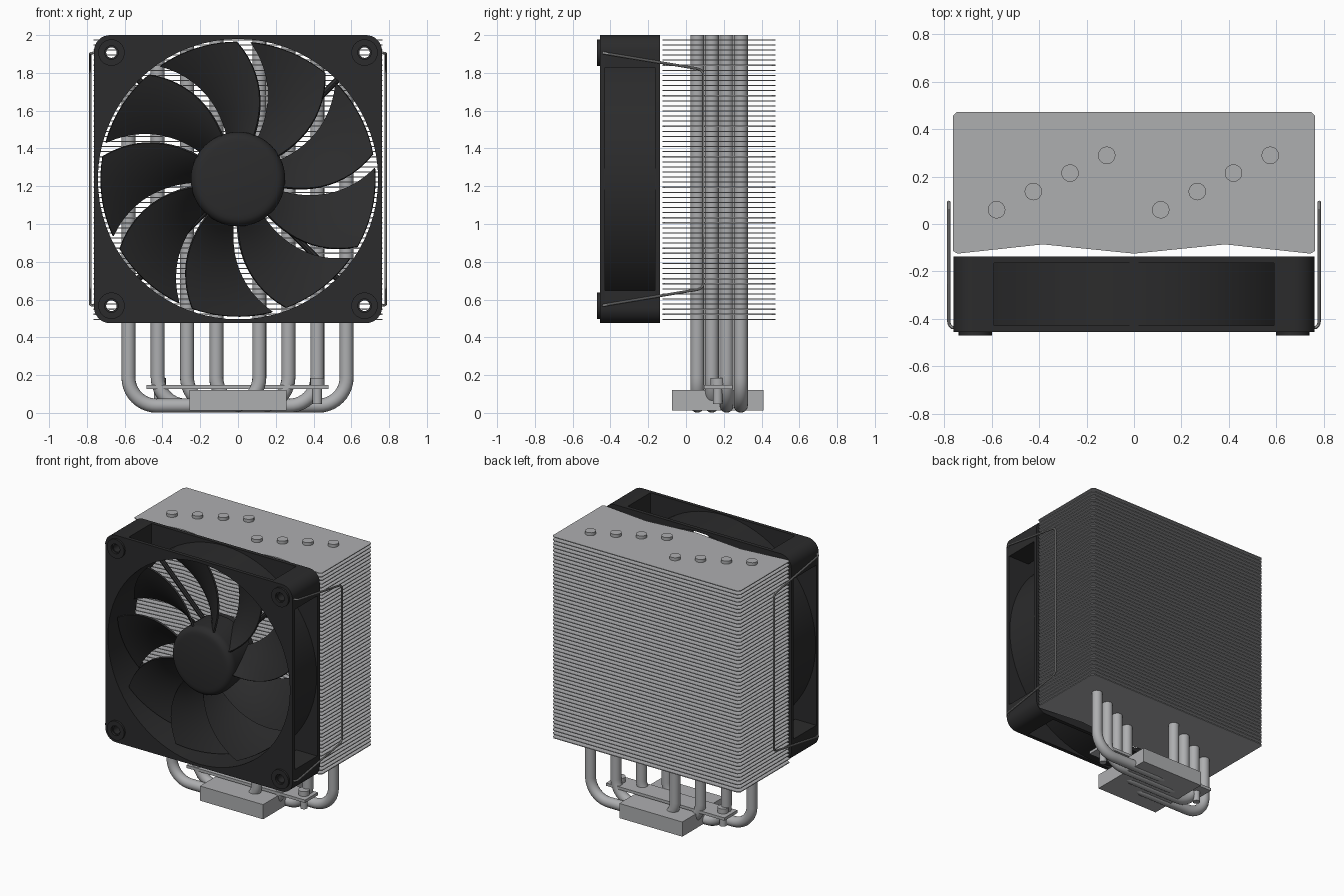
import bpy, bmesh, math
from mathutils import Vector

if "Cube" in bpy.data.objects:
    bpy.data.objects.remove(bpy.data.objects["Cube"])

CZ = 1.2375          # fan axis height
HALF = 0.7625        # fan half width


def material(name, rgb):
    m = bpy.data.materials.new(name)
    m.diffuse_color = (*rgb, 1)
    m.use_nodes = True
    m.node_tree.nodes["Principled BSDF"].inputs["Base Color"].default_value = m.diffuse_color
    return m


BLACK = material("black plastic", (0.024, 0.024, 0.025))
SILVER = material("silver metal", (0.42, 0.425, 0.435))
WIRE = material("wire steel", (0.34, 0.34, 0.34))


def finish(ob, mat, angle=35):
    """Turn into a plain mesh, colour it, smooth soft edges."""
    bpy.context.view_layer.update()
    dg = bpy.context.evaluated_depsgraph_get()
    me = bpy.data.meshes.new_from_object(ob.evaluated_get(dg))
    new = bpy.data.objects.new(ob.name, me)
    new.matrix_world = ob.matrix_world.copy()
    name = ob.name
    bpy.data.objects.remove(ob)
    new.name = name
    bpy.context.collection.objects.link(new)
    me.materials.clear()
    me.materials.append(mat)
    bpy.ops.object.select_all(action='DESELECT')
    new.select_set(True)
    bpy.context.view_layer.objects.active = new
    bpy.ops.object.shade_smooth_by_angle(angle=math.radians(angle))
    return new


def from_bmesh(name, bm):
    bmesh.ops.recalc_face_normals(bm, faces=bm.faces)
    me = bpy.data.meshes.new(name)
    bm.to_mesh(me)
    bm.free()
    ob = bpy.data.objects.new(name, me)
    bpy.context.collection.objects.link(ob)
    return ob


def curve(name, loops, dims, cyclic):
    cu = bpy.data.curves.new(name, 'CURVE')
    cu.dimensions = dims
    for pts in loops:
        s = cu.splines.new('POLY')
        s.points.add(len(pts) - 1)
        for p, q in zip(s.points, pts):
            p.co = (*q, 1) if len(q) == 3 else (*q, 0, 1)
        s.use_cyclic_u = cyclic
    ob = bpy.data.objects.new(name, cu)
    bpy.context.collection.objects.link(ob)
    return ob


def fan_plate(name, loops, y0, y1):
    """Flat outlines with holes, extruded along y on the fan axis."""
    ob = curve(name, loops, '2D', True)
    ob.data.fill_mode = 'BOTH'
    ob.data.extrude = (y1 - y0) / 2
    ob.rotation_euler.x = math.pi / 2
    ob.location = (0, (y0 + y1) / 2, CZ)
    return finish(ob, BLACK)


def tube(name, loops, radius, mat, res=6):
    ob = curve(name, loops, '3D', False)
    ob.data.bevel_depth = radius
    ob.data.bevel_resolution = res
    ob.data.use_fill_caps = True
    return finish(ob, mat)


def lathe(name, profile, mat, closed, steps=72):
    """Spin (radius, y) points around the fan axis."""
    bm = bmesh.new()
    vs = [bm.verts.new((r, y, CZ)) for r, y in profile]
    pairs = list(zip(vs, vs[1:])) + ([(vs[-1], vs[0])] if closed else [])
    es = [bm.edges.new(p) for p in pairs]
    bmesh.ops.spin(bm, geom=vs + es, cent=(0, 0, CZ), axis=(0, 1, 0),
                   angle=2 * math.pi, steps=steps, use_merge=True)
    bmesh.ops.remove_doubles(bm, verts=bm.verts, dist=1e-5)
    return finish(from_bmesh(name, bm), mat)


def box(name, lo, hi, mat):
    bm = bmesh.new()
    bmesh.ops.create_cube(bm, size=1)
    for v in bm.verts:
        v.co = Vector([a + (b - a) * (c + 0.5) for a, b, c in zip(lo, hi, v.co)])
    return finish(from_bmesh(name, bm), mat)


def circle(r, n=72, cx=0, cy=0):
    return [(cx + r * math.cos(2 * math.pi * i / n), cy + r * math.sin(2 * math.pi * i / n))
            for i in range(n)]


def corner(sx, sy, r=0.085, n=8):
    """Rounded outer corner of the fan frame."""
    c = HALF - r
    return [(sx * (c + r * math.cos(a)), sy * (c + r * math.sin(a)))
            for a in (math.pi / 2 * i / n for i in range(n + 1))]


# Cooling fins, wavy along the front edge
outline = [(-.765, -.113), (-.745, -.125), (-.385, -.086), (0, -.125), (.385, -.086), (.745, -.125),
           (.765, -.113), (.765, .455), (.747, .473), (-.747, .473), (-.765, .455)]
FINS, BOTTOM, TOP, THICK = 56, 0.492, 1.978, 0.006
bm = bmesh.new()
for i in range(FINS):
    z = BOTTOM + (TOP - BOTTOM - THICK) * i / (FINS - 1)
    low = [bm.verts.new((x, y, z)) for x, y in outline]
    high = [bm.verts.new((x, y, z + THICK)) for x, y in outline]
    bm.faces.new(low[::-1])
    bm.faces.new(high)
    for k in range(len(outline)):
        j = (k + 1) % len(outline)
        bm.faces.new((low[k], low[j], high[j], high[k]))
finish(from_bmesh("cooling_fins", bm), SILVER)

# Four U-shaped heat pipes
PIPE_R, BEND, LOW = 0.037, 0.15, 0.038
for i, (xa, xb, y) in enumerate([(-.58, .113, .06), (-.425, .267, .137),
                                 (-.27, .42, .215), (-.115, .575, .29)]):
    arc = [math.pi / 2 * k / 10 for k in range(11)]
    path = [(xa, y, 2.0)]
    path += [(xa + BEND * (1 - math.cos(a)), y, LOW + BEND * (1 - math.sin(a))) for a in arc]
    path += [(xb - BEND * (1 - math.cos(a)), y, LOW + BEND * (1 - math.sin(a))) for a in reversed(arc)]
    path += [(xb, y, 2.0)]
    tube(f"heat_pipe_{i + 1}", [path], PIPE_R, SILVER)

# Contact block and mounting bar with screws
box("contact_block", (-.257, -.075, .012), (.257, .41, .12), SILVER)
box("mounting_bar", (-.485, .095, .127), (.48, .245, .148), SILVER)
for side in (-1, 1):
    x = 0.42 * side
    tube("screw_shaft", [[(x, .168, .048), (x, .168, .15)]], .025, SILVER)
    tube("screw_head", [[(x, .168, .145), (x, .168, .184)]], .038, SILVER)

# Fan frame: two flanges, duct and corner blocks
quads = [(1, 1), (-1, 1), (-1, -1), (1, -1)]
rim = []
for sx, sy in quads:
    c = corner(sx, sy)
    rim += c if sx * sy > 0 else c[::-1]
holes = [circle(.028, 20, sx * .67, sy * .67) for sx, sy in quads]
fan_plate("front_flange", [rim, circle(.742)] + holes, -.455, -.428)
fan_plate("back_flange", [rim, circle(.742)] + holes, -.165, -.137)
lathe("fan_duct", [(.742, -.44), (.757, -.44), (.757, -.15), (.742, -.15)], BLACK, True)
for (sx, sy), hole in zip(quads, holes):
    block = [(sx * .59, sy * HALF), (sx * .59, sy * .59), (sx * HALF, sy * .59)] + corner(sx, sy)
    fan_plate("corner_block", [block, hole], -.43, -.16)
    fan_plate("corner_pad", [circle(.07, 32, sx * .67, sy * .67),
                             circle(.036, 24, sx * .67, sy * .67)], -.47, -.453)

# Hub with rounded front edge, and motor mount behind it
hub = [(0, -.44), (.19, -.437)]
hub += [(.2 + .05 * math.sin(a), -.385 - .05 * math.cos(a)) for a in (math.pi / 2 * k / 6 for k in range(7))]
hub += [(.25, -.19), (0, -.19)]
lathe("fan_hub", hub, BLACK, False)
lathe("motor_mount", [(0, -.18), (.24, -.18), (.24, -.138), (0, -.138)], BLACK, False)

# Diagonal struts from the motor mount to the frame
for sx, sy in quads:
    a, b = 0.16 * sx, 0.53 * sx
    tube("motor_strut", [[(a, -.158, CZ + sy * .16), (b, -.158, CZ + sy * .53)]], .017, BLACK, 2)

# Nine swept blades
NR, NC, R0, R1 = 12, 10, 0.235, 0.727
bm = bmesh.new()
for b in range(9):
    grid = []
    for i in range(NR + 1):
        s = i / NR
        r = R0 + (R1 - R0) * s
        back = math.radians(4.5 + 40 * b - 21 * (1 - s ** 1.6))
        row = []
        for j in range(NC + 1):
            t = j / NC
            ang = back - math.radians(34) * t
            y = -.205 - (.20 - .03 * s) * (t + .25 * t * (1 - t))
            row.append(bm.verts.new((r * math.cos(ang), y, CZ + r * math.sin(ang))))
        grid.append(row)
    for i in range(NR):
        for j in range(NC):
            bm.faces.new((grid[i][j], grid[i + 1][j], grid[i + 1][j + 1], grid[i][j + 1]))
blades = from_bmesh("fan_blades", bm)
mod = blades.modifiers.new("thickness", 'SOLIDIFY')
mod.thickness = 0.012
mod.offset = 0
finish(blades, BLACK, 50)

# Wire clips holding the fan at each side
for side in (-1, 1):
    half = [(.735, -.437, .668), (.768, -.437, .668), (.779, -.425, .666), (.782, -.41, .663),
            (.782, .06, .585), (.782, .08, .577), (.782, .092, .56)]
    path = [(side * x, y, CZ + h) for x, y, h in half]
    path += [(side * x, y, CZ - h) for x, y, h in reversed(half)]
    tube("wire_clip", [path], .007, WIRE, 3)
